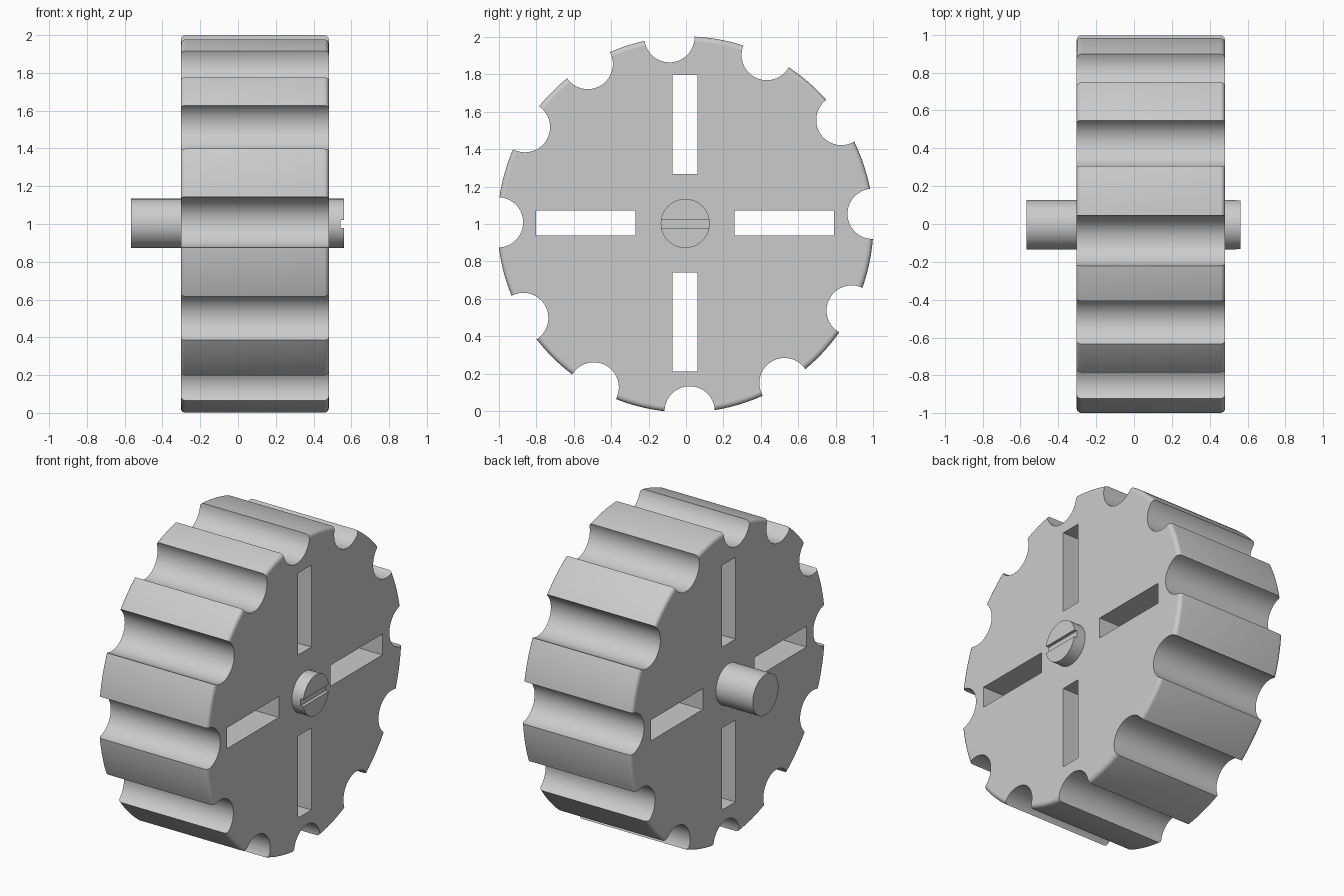
import bpy
import bmesh
from math import radians, cos, sin, pi
from mathutils import Matrix, Vector

cube = bpy.data.objects.get("Cube")
if cube:
    bpy.data.objects.remove(cube, do_unlink=True)

CENTRE = Vector((0, -0.003, 1.0))
X0, X1 = -0.303, 0.481          # wheel faces
RADIUS = 1.003
AXLE_R = 0.131

grey = bpy.data.materials.new("plain grey")
grey.use_nodes = True
grey.diffuse_color = (0.6, 0.6, 0.6, 1)
grey.node_tree.nodes["Principled BSDF"].inputs["Base Color"].default_value = (0.6, 0.6, 0.6, 1)


def add_rod(bm, x0, x1, radius, y, z, sides):
    """Cylinder lying along x."""
    place = Matrix.Translation(((x0 + x1) / 2, y, z)) @ Matrix.Rotation(pi / 2, 4, "Y")
    bmesh.ops.create_cone(bm, cap_ends=True, segments=sides, radius1=radius,
                          radius2=radius, depth=x1 - x0, matrix=place)


def add_box(bm, centre, size):
    place = Matrix.Translation(centre) @ Matrix.Diagonal((*size, 1))
    bmesh.ops.create_cube(bm, size=1, matrix=place)


def to_object(bm, name):
    mesh = bpy.data.meshes.new(name)
    bm.to_mesh(mesh)
    bm.free()
    obj = bpy.data.objects.new(name, mesh)
    bpy.context.collection.objects.link(obj)
    mesh.materials.append(grey)
    return obj


def activate(obj):
    bpy.ops.object.select_all(action="DESELECT")
    obj.select_set(True)
    bpy.context.view_layer.objects.active = obj


def cut(obj, cutter):
    cutter.hide_render = True
    mod = obj.modifiers.new("cut", "BOOLEAN")
    mod.operation = "DIFFERENCE"
    mod.solver = "EXACT"
    mod.object = cutter
    activate(obj)
    bpy.ops.object.modifier_apply(modifier=mod.name)
    bpy.data.objects.remove(cutter, do_unlink=True)


def finish(obj):
    """Smooth curved walls, keep the end faces flat."""
    activate(obj)
    bpy.ops.object.shade_smooth_by_angle(angle=radians(30))
    for poly in obj.data.polygons:
        if abs(poly.normal.x) > 0.999:
            poly.use_smooth = False


# Wheel body with rounded rims
bm = bmesh.new()
add_rod(bm, X0, X1, RADIUS, CENTRE.y, CENTRE.z - 0.002, 180)
rims = [e for e in bm.edges if abs(e.verts[0].co.x - e.verts[1].co.x) < 1e-4]
bmesh.ops.bevel(bm, geom=rims, offset=0.025, segments=5, profile=0.5, affect="EDGES")
wheel = to_object(bm, "wheel")

# Tread grooves: even steps, with a slightly tighter last one
bm = bmesh.new()
angles = [94.9 - 30.6 * k for k in range(11)] + [121.4]
for a in map(radians, angles):
    add_rod(bm, X0 - 0.1, X1 + 0.1, 0.134,
            CENTRE.y + cos(a), CENTRE.z + sin(a), 64)

# Four slots through the wheel
depth = X1 - X0 + 0.2
mid = (X0 + X1) / 2
for side in (-1, 1):
    add_box(bm, (mid, -0.005 + side * 0.53, 1.005), (depth, 0.53, 0.135))
    add_box(bm, (mid, -0.005, 1.004 + side * 0.527), (depth, 0.135, 0.53))
cut(wheel, to_object(bm, "wheel_cutter"))
finish(wheel)

# Axle with a screwdriver slot in its head
bm = bmesh.new()
add_rod(bm, -0.567, 0.562, AXLE_R, -0.004, 1.003, 64)
axle = to_object(bm, "axle")
bm = bmesh.new()
add_box(bm, (0.592, 0, 1.0), (0.1, 0.5, 0.045))
cut(axle, to_object(bm, "axle_cutter"))
finish(axle)
